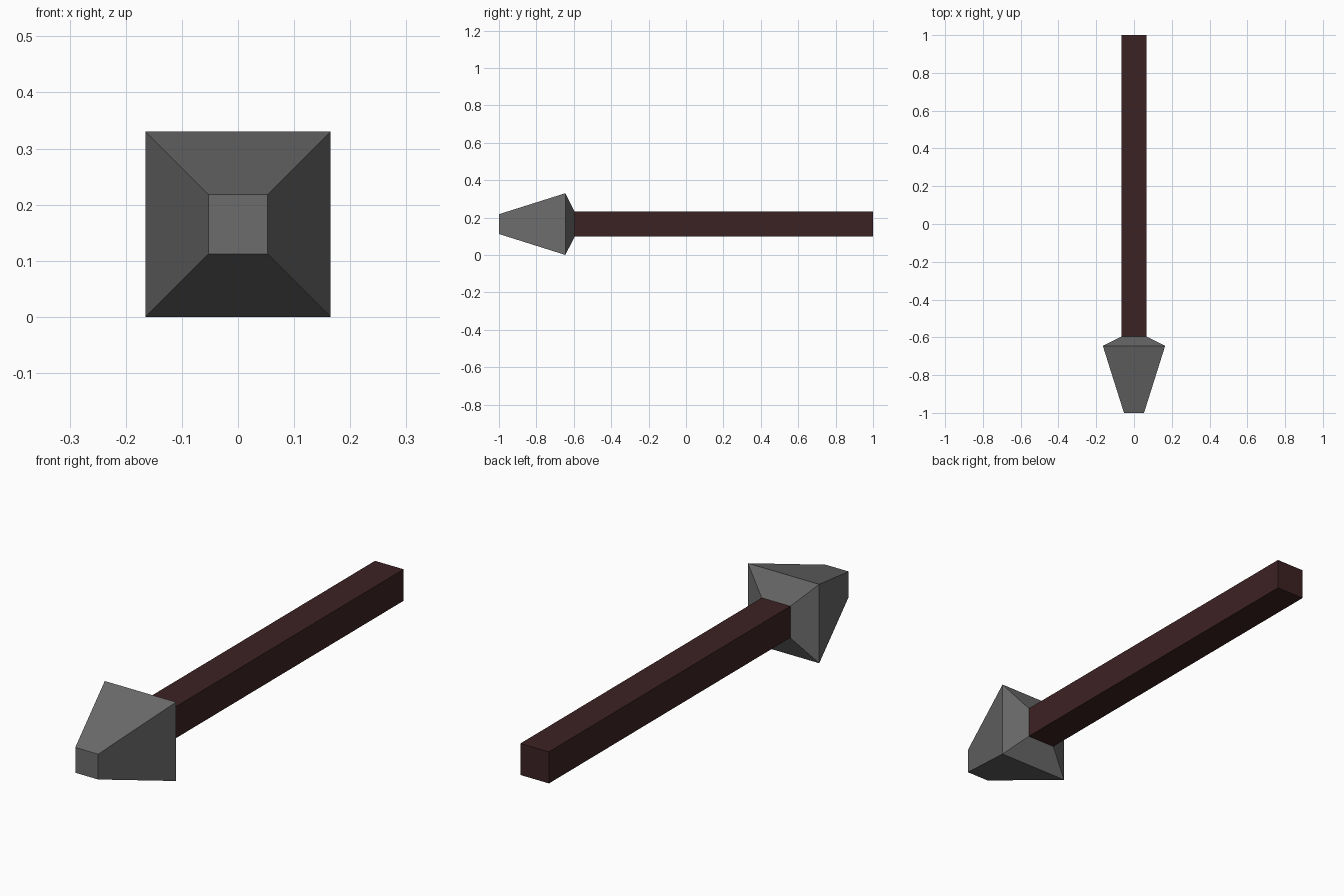
import bpy
import bmesh

cube = bpy.data.objects.get("Cube")
if cube:
    bpy.data.objects.remove(cube, do_unlink=True)

MID_Z = 0.165
SHAFT = 0.066


def material(name, colour):
    mat = bpy.data.materials.new(name)
    mat.use_nodes = True
    mat.diffuse_color = colour
    mat.node_tree.nodes["Principled BSDF"].inputs["Base Color"].default_value = colour
    return mat


def square_loft(name, sections, mat):
    """Join square sections, given as (y, half width), into a closed solid."""
    bm = bmesh.new()
    rings = [[bm.verts.new((sx * h, y, MID_Z + sz * h))
              for sx, sz in ((-1, -1), (1, -1), (1, 1), (-1, 1))]
             for y, h in sections]
    for a, b in zip(rings, rings[1:]):
        for i in range(4):
            j = (i + 1) % 4
            bm.faces.new((a[i], a[j], b[j], b[i]))
    bm.faces.new(rings[0])
    bm.faces.new(rings[-1])
    bmesh.ops.recalc_face_normals(bm, faces=bm.faces)
    mesh = bpy.data.meshes.new(name)
    bm.to_mesh(mesh)
    bm.free()
    mesh.materials.append(mat)
    obj = bpy.data.objects.new(name, mesh)
    bpy.context.collection.objects.link(obj)
    return obj


grey = material("grey metal", (0.15, 0.15, 0.15, 1))
brown = material("dark brown wood", (0.046, 0.016, 0.017, 1))

# Blunt tapered head with a short shoulder behind it
square_loft("head", [(-1, 0.053), (-0.645, 0.165), (-0.595, SHAFT)], grey)

# Square shaft
square_loft("shaft", [(-0.595, SHAFT), (1, SHAFT)], brown)
